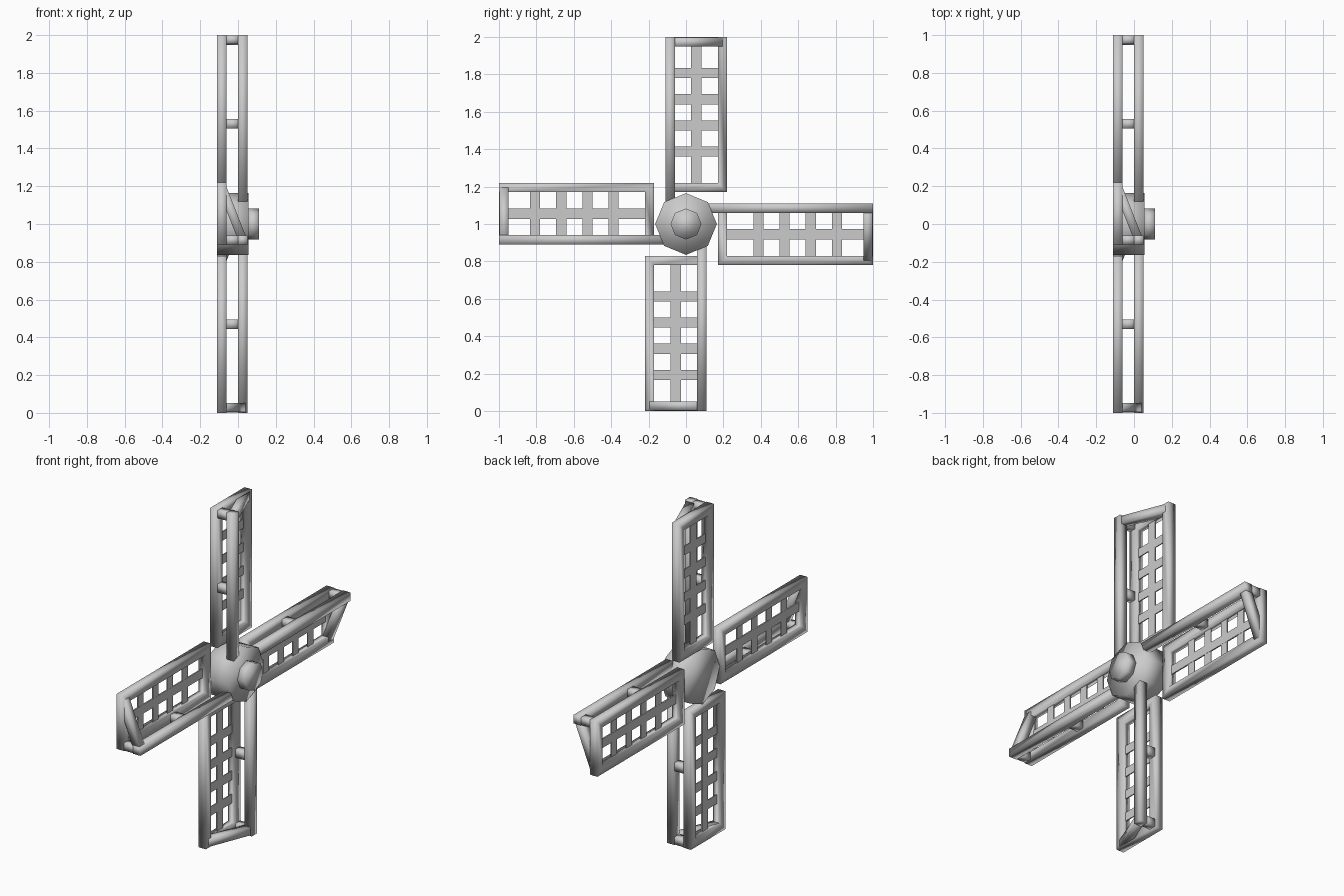
import bpy, bmesh, math
from mathutils import Vector, Matrix

if "Cube" in bpy.data.objects:
    bpy.data.objects.remove(bpy.data.objects["Cube"])

HUB = Vector((0, 0, 1))


def make_object(name, bm, matrix, smooth=True):
    bmesh.ops.recalc_face_normals(bm, faces=bm.faces)
    bm.transform(matrix)
    for f in bm.faces:
        f.smooth = smooth
    mesh = bpy.data.meshes.new(name)
    bm.to_mesh(mesh)
    bm.free()
    ob = bpy.data.objects.new(name, mesh)
    bpy.context.collection.objects.link(ob)
    return ob


def add_box(bm, lo, hi):
    lo, hi = Vector(lo), Vector(hi)
    size = hi - lo
    m = Matrix.Translation((lo + hi) / 2) @ Matrix.Diagonal((*size, 1))
    bmesh.ops.create_cube(bm, size=1, matrix=m)


def box(name, lo, hi, matrix, smooth=True):
    bm = bmesh.new()
    add_box(bm, lo, hi)
    return make_object(name, bm, matrix, smooth)


def frame(name, y0, y1, z0, z1, x0, x1, w, matrix):
    # mitred rectangular ring
    bm = bmesh.new()
    loops = []
    for x, i in ((x0, 0), (x1, 0), (x1, w), (x0, w)):
        pts = ((y0 + i, z0 + i), (y1 - i, z0 + i), (y1 - i, z1 - i), (y0 + i, z1 - i))
        loops.append([bm.verts.new((x, y, z)) for y, z in pts])
    for a in range(4):
        p, q = loops[a], loops[(a + 1) % 4]
        for k in range(4):
            n = (k + 1) % 4
            bm.faces.new((p[k], p[n], q[n], q[k]))
    return make_object(name, bm, matrix)


def octagon(name, radius, x0, x1):
    bm = bmesh.new()
    m = Matrix.Translation(((x0 + x1) / 2, 0, 0)) @ Matrix.Rotation(math.pi / 2, 4, 'Y')
    bmesh.ops.create_cone(bm, cap_ends=True, segments=8, radius1=radius,
                          radius2=radius, depth=x1 - x0, matrix=m)
    return make_object(name, bm, Matrix.Translation(HUB))


# Hub and the axle stub on its front
octagon("hub", 0.165, -0.11, 0.055)
octagon("axle", 0.083, 0.05, 0.11)

# Four identical sails turned around the hub
for n in range(4):
    m = Matrix.Translation(HUB) @ Matrix.Rotation(-n * math.pi / 2, 4, 'X')
    frame(f"sail_frame_{n}", -0.11, 0.22, 0.17, 1.0, -0.11, -0.06, 0.05, m)
    box(f"spar_{n}", (0, -0.11, 0.09), (0.05, -0.06, 1.0), m)

    # Short struts between spar and frame
    box(f"end_strut_{n}", (-0.07, -0.108, 0.952), (0.01, -0.062, 0.998), m)
    box(f"middle_strut_{n}", (-0.07, -0.108, 0.505), (0.01, -0.062, 0.555), m)

    # Diagonal brace at the tip
    a, b = Vector((0.025, -0.085, 0.972)), Vector((-0.085, 0.195, 0.972))
    angle = math.atan2(b.y - a.y, b.x - a.x)
    bm_m = m @ Matrix.Translation((a + b) / 2) @ Matrix.Rotation(angle, 4, 'Z')
    h = (b - a).length / 2
    box(f"tip_brace_{n}", (-h, -0.023, -0.024), (h, 0.023, 0.024), bm_m)

    # Thin lattice inside the frame
    bm = bmesh.new()
    add_box(bm, (-0.089, 0.028, 0.21), (-0.081, 0.082, 0.96))
    for z in (0.387, 0.527, 0.667, 0.807):
        add_box(bm, (-0.088, -0.07, z - 0.027), (-0.082, 0.18, z + 0.027))
    make_object(f"lattice_{n}", bm, m, smooth=False)
